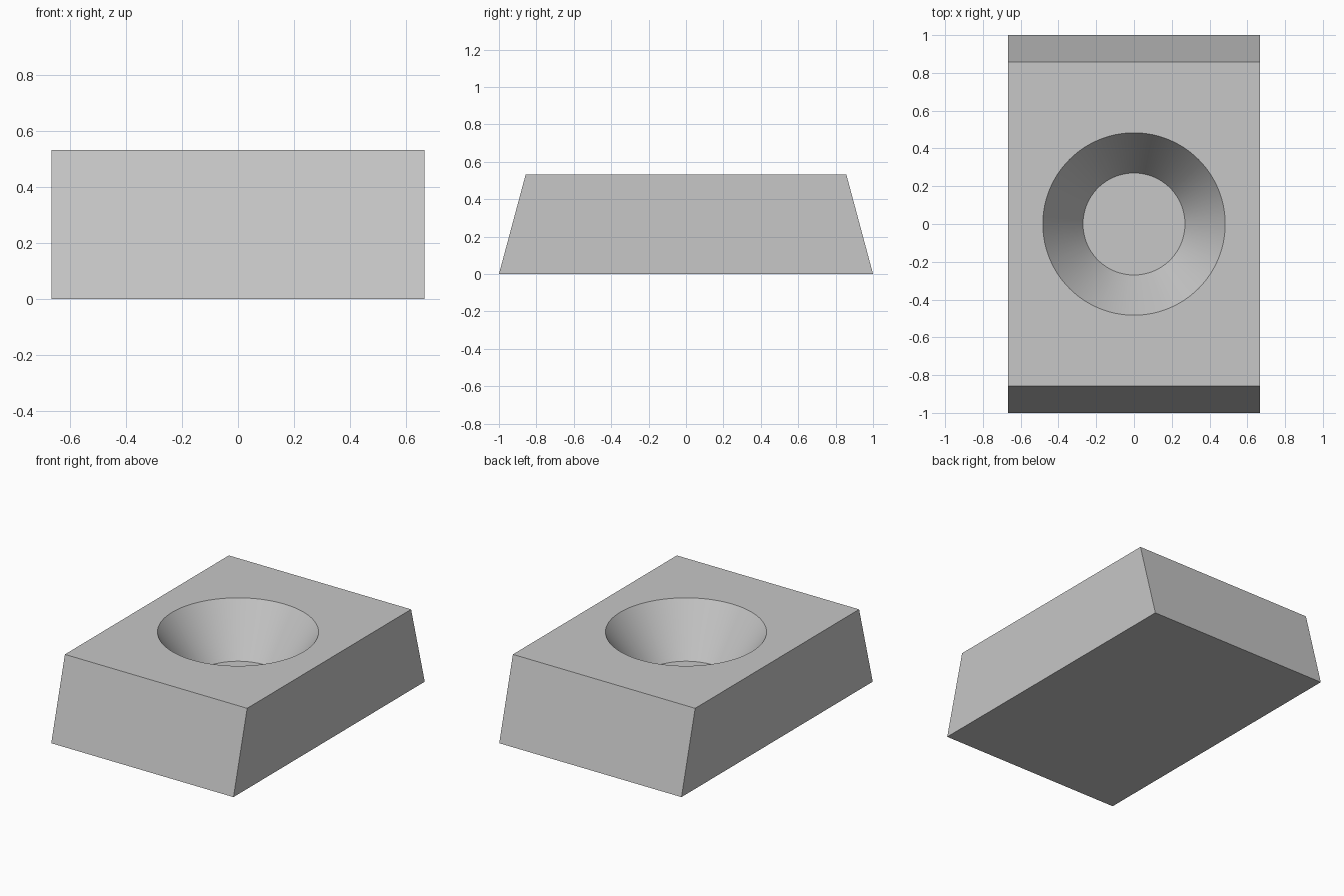
import bpy, bmesh, math

cube = bpy.data.objects.get("Cube")
if cube:
    bpy.data.objects.remove(cube, do_unlink=True)

HALF_WIDTH, HEIGHT = 0.667, 0.533
BASE_Y, TOP_Y = 1.0, 0.857
RIM_R, FLOOR_R, DEPTH = 0.483, 0.27, 0.32
OVERSHOOT = 0.1

grey = bpy.data.materials.new("plain grey")
grey.use_nodes = True
colour = (0.57, 0.57, 0.57, 1)
grey.diffuse_color = colour
grey.node_tree.nodes["Principled BSDF"].inputs["Base Color"].default_value = colour


def add_object(name, bm):
    bmesh.ops.recalc_face_normals(bm, faces=bm.faces)
    mesh = bpy.data.meshes.new(name)
    bm.to_mesh(mesh)
    bm.free()
    mesh.materials.append(grey)
    obj = bpy.data.objects.new(name, mesh)
    bpy.context.collection.objects.link(obj)
    return obj


# Block: trapezoid side profile extruded across the width
bm = bmesh.new()
profile = [(-BASE_Y, 0), (BASE_Y, 0), (TOP_Y, HEIGHT), (-TOP_Y, HEIGHT)]
side = bm.faces.new([bm.verts.new((-HALF_WIDTH, y, z)) for y, z in profile])
extruded = bmesh.ops.extrude_face_region(bm, geom=[side])["geom"]
verts = [g for g in extruded if isinstance(g, bmesh.types.BMVert)]
bmesh.ops.translate(bm, verts=verts, vec=(2 * HALF_WIDTH, 0, 0))
block = add_object("countersunk_block", bm)

# Cutter: cone continued past the top at the same slope
slope = (RIM_R - FLOOR_R) / DEPTH
bm = bmesh.new()
bmesh.ops.create_cone(bm, cap_ends=True, segments=96, radius1=FLOOR_R,
                      radius2=RIM_R + slope * OVERSHOOT, depth=DEPTH + OVERSHOOT)
bmesh.ops.translate(bm, verts=bm.verts,
                    vec=(0, 0, HEIGHT - DEPTH + (DEPTH + OVERSHOOT) / 2))
cutter = add_object("recess_cutter", bm)
cutter.hide_render = True

# Cut the conical recess, then drop the cutter
cut = block.modifiers.new("recess", 'BOOLEAN')
cut.operation = 'DIFFERENCE'
cut.solver = 'EXACT'
cut.object = cutter
bpy.ops.object.select_all(action='DESELECT')
bpy.context.view_layer.objects.active = block
block.select_set(True)
bpy.ops.object.modifier_apply(modifier=cut.name)
bpy.data.objects.remove(cutter, do_unlink=True)

# Smooth cone wall, crisp edges elsewhere
bpy.ops.object.shade_smooth_by_angle(angle=math.radians(30))
